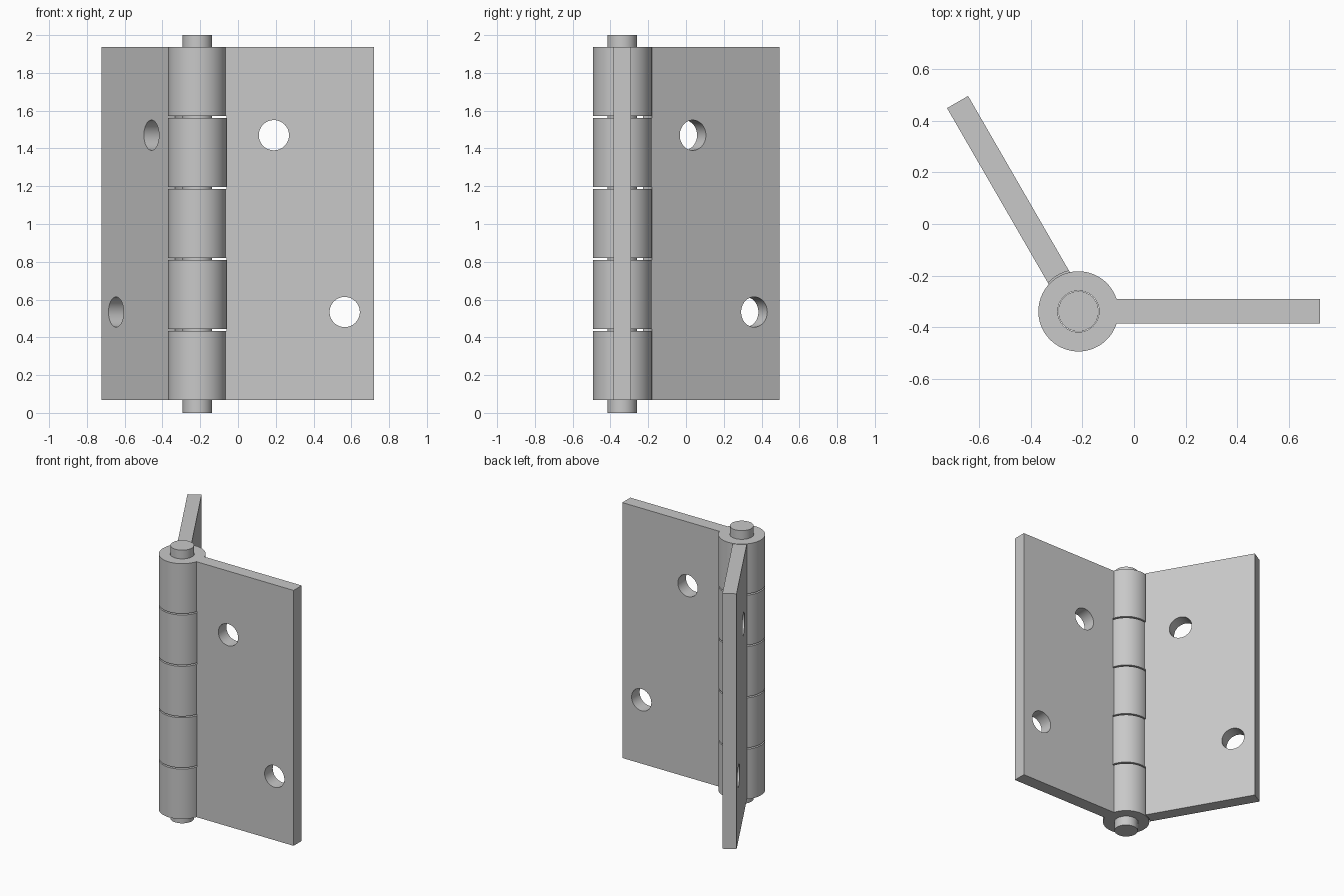
import bpy
import math

cube = bpy.data.objects.get("Cube")
if cube:
    bpy.data.objects.remove(cube, do_unlink=True)

AXIS = (-0.215, -0.338)
BOTTOM, TOP = 0.067, 1.937
BARREL_R, NOTCH_R, BORE_R, PIN_R = 0.155, 0.161, 0.08, 0.078
LENGTH, THICK, HOLE_R = 0.935, 0.094, 0.08
COUNT, GAP = 5, 0.01
KNUCKLE_H = (TOP - BOTTOM - (COUNT - 1) * GAP) / COUNT

steel = bpy.data.materials.new("grey steel")
steel.use_nodes = True
steel.diffuse_color = (0.58, 0.58, 0.58, 1)
steel.node_tree.nodes["Principled BSDF"].inputs["Base Color"].default_value = (0.58, 0.58, 0.58, 1)


def cylinder(name, radius, z0, z1):
    bpy.ops.mesh.primitive_cylinder_add(vertices=72, radius=radius, depth=z1 - z0,
                                        location=(0, 0, (z0 + z1) / 2))
    obj = bpy.context.object
    obj.name = name
    bpy.ops.object.transform_apply(location=True, rotation=True, scale=True)
    return obj


def combine(target, tool, operation):
    mod = target.modifiers.new("combine", 'BOOLEAN')
    mod.operation, mod.solver, mod.object = operation, 'EXACT', tool
    bpy.context.view_layer.objects.active = target
    bpy.ops.object.modifier_apply(modifier=mod.name)
    bpy.data.objects.remove(tool, do_unlink=True)


def finish(obj, angle=0):
    obj.data.materials.clear()
    obj.data.materials.append(steel)
    obj.location = (*AXIS, 0)
    obj.rotation_euler.z = angle
    bpy.ops.object.select_all(action='DESELECT')
    obj.select_set(True)
    bpy.context.view_layer.objects.active = obj
    bpy.ops.object.shade_smooth_by_angle(angle=math.radians(30))


def leaf(name, knuckles, angle):
    # Flat plate reaching out from the hinge axis
    bpy.ops.mesh.primitive_cube_add(size=1, location=(LENGTH / 2, 0, (BOTTOM + TOP) / 2))
    plate = bpy.context.object
    plate.name = name
    plate.scale = (LENGTH, THICK, TOP - BOTTOM)
    bpy.ops.object.transform_apply(location=True, rotation=True, scale=True)

    # Round notches that clear the other leaf's knuckles
    spans = []
    for i in knuckles:
        z0 = BOTTOM + i * (KNUCKLE_H + GAP)
        spans.append((z0, z0 + KNUCKLE_H))
    starts = [BOTTOM - 0.1] + [s[1] for s in spans]
    ends = [s[0] for s in spans] + [TOP + 0.1]
    for z0, z1 in zip(starts, ends):
        if z1 > BOTTOM + 0.001 and z0 < TOP - 0.001:
            combine(plate, cylinder("notch", NOTCH_R, z0, z1), 'DIFFERENCE')

    # Knuckles, pin bore and screw holes
    for z0, z1 in spans:
        combine(plate, cylinder("knuckle", BARREL_R, z0, z1), 'UNION')
    combine(plate, cylinder("bore", BORE_R, -0.1, 2.1), 'DIFFERENCE')
    for x, z in ((0.405, 1.47), (0.78, 0.534)):
        bpy.ops.mesh.primitive_cylinder_add(vertices=48, radius=HOLE_R, depth=0.4,
                                            location=(x, 0, z),
                                            rotation=(math.pi / 2, 0, 0))
        combine(plate, bpy.context.object, 'DIFFERENCE')
    finish(plate, angle)


leaf("left_leaf", (0, 2, 4), 0)
leaf("right_leaf", (1, 3), math.radians(120))

# Hinge pin
finish(cylinder("hinge_pin", PIN_R, 0, 2))
